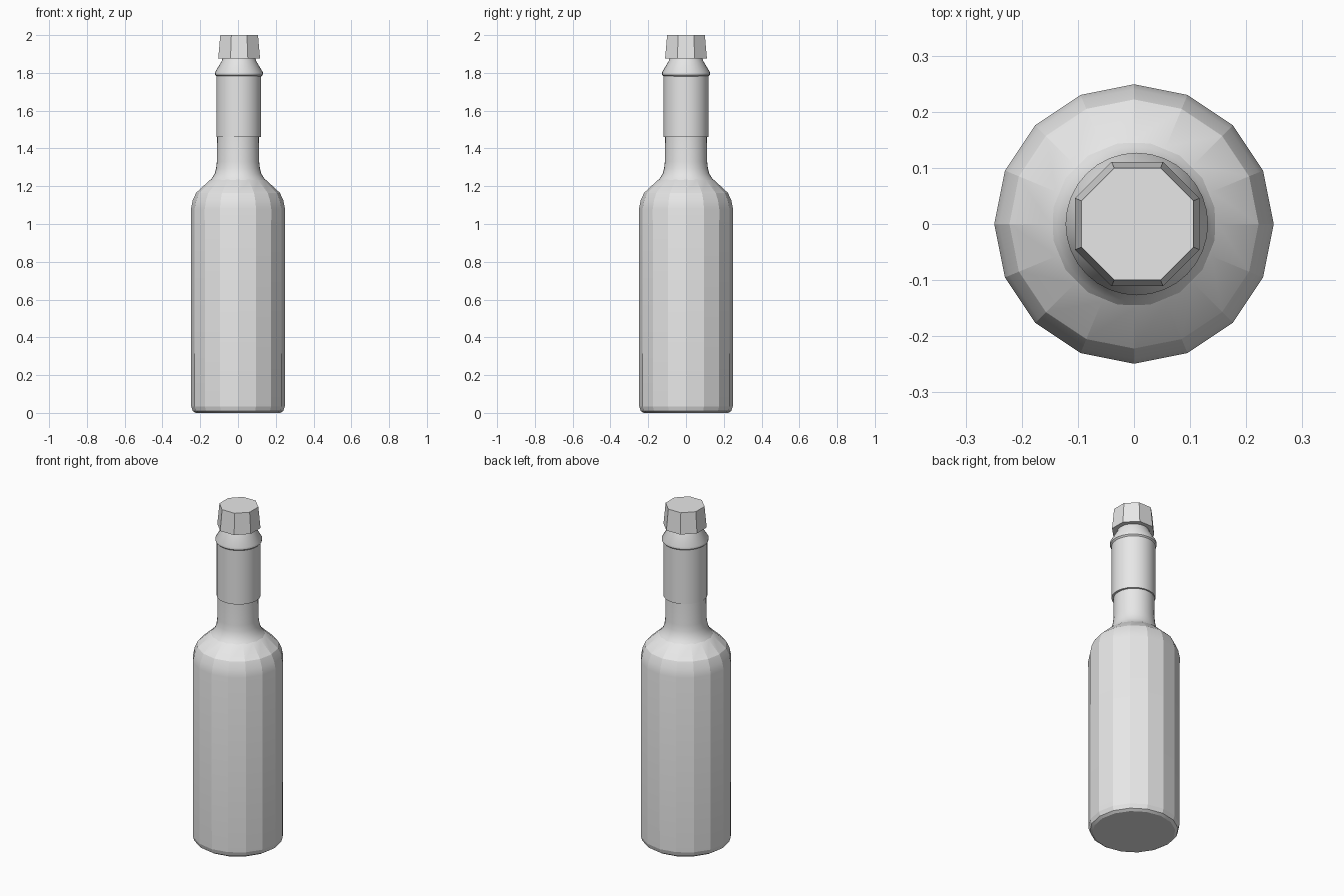
import bpy, bmesh, math

cube = bpy.data.objects.get("Cube")
if cube:
    bpy.data.objects.remove(cube, do_unlink=True)

grey = bpy.data.materials.new("plain_grey")
grey.use_nodes = True
grey.diffuse_color = (0.8, 0.8, 0.8, 1)
grey.node_tree.nodes["Principled BSDF"].inputs["Base Color"].default_value = (0.8, 0.8, 0.8, 1)


def lathe(name, profile, sides, centre_x=0.0, turn=0.0, smooth_angle=None):
    """Revolve (radius, height) points around z and close both ends."""
    bm = bmesh.new()
    rings = []
    for r, z in profile:
        angles = [turn + math.tau * i / sides for i in range(sides)]
        rings.append([bm.verts.new((centre_x + r * math.cos(a), r * math.sin(a), z)) for a in angles])
    for low, high in zip(rings, rings[1:]):
        for i in range(sides):
            j = (i + 1) % sides
            bm.faces.new((low[i], low[j], high[j], high[i]))
    bm.faces.new(rings[0][::-1])
    bm.faces.new(rings[-1])
    mesh = bpy.data.meshes.new(name)
    bm.to_mesh(mesh)
    bm.free()
    mesh.materials.append(grey)
    obj = bpy.data.objects.new(name, mesh)
    bpy.context.collection.objects.link(obj)
    if smooth_angle:
        bpy.ops.object.select_all(action="DESELECT")
        obj.select_set(True)
        bpy.context.view_layer.objects.active = obj
        bpy.ops.object.shade_smooth_by_angle(angle=math.radians(smooth_angle))
    return obj


# Faceted body with rounded base and sloping shoulder
lathe("bottle_body", [(0.225, 0), (0.24, 0.01), (0.248, 0.035), (0.249, 1.08),
                      (0.24, 1.125), (0.222, 1.165), (0.15, 1.232), (0.12, 1.25)], 16,
      smooth_angle=15)

# Round neck flaring into the shoulder
lathe("bottle_neck", [(0.155, 1.222), (0.138, 1.243), (0.124, 1.265), (0.116, 1.295),
                      (0.112, 1.33), (0.11, 1.5)], 32, smooth_angle=40)

# Sleeve wrapped around the upper neck
lathe("neck_sleeve", [(0.119, 1.46), (0.119, 1.79)], 32, 0.004, smooth_angle=40)

# Flared collar below the cap
lathe("neck_collar", [(0.118, 1.782), (0.126, 1.79), (0.127, 1.803),
                      (0.09, 1.865), (0.086, 1.885)], 32, 0.005, smooth_angle=40)

# Octagonal tapered cap
lathe("cap", [(0.12, 1.875), (0.108, 2.0)], 8, 0.006, math.pi / 8)
